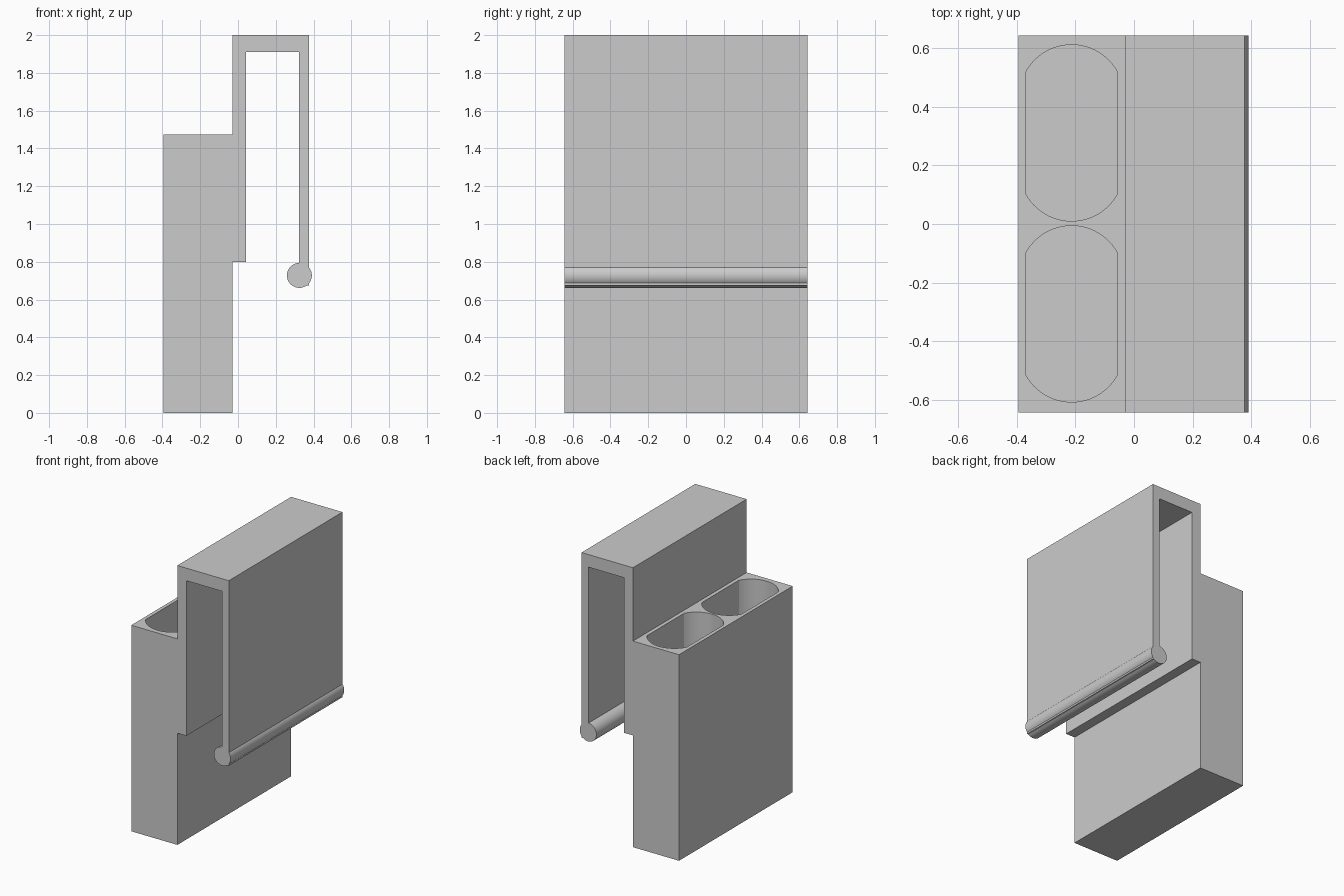
import bpy
import bmesh
from math import asin, cos, sin, pi
from mathutils import Matrix

cube = bpy.data.objects.get("Cube")
if cube:
    bpy.data.objects.remove(cube, do_unlink=True)

HALF_LENGTH = 0.643

grey = bpy.data.materials.new("light grey plastic")
grey.use_nodes = True
colour = (0.6, 0.6, 0.6, 1)
grey.diffuse_color = colour
grey.node_tree.nodes["Principled BSDF"].inputs["Base Color"].default_value = colour


def extrude(name, outline, offset):
    """Make a closed prism from a flat 3D outline pushed along an offset."""
    bm = bmesh.new()
    face = bm.faces.new([bm.verts.new(p) for p in outline])
    result = bmesh.ops.extrude_face_region(bm, geom=[face])
    moved = [v for v in result["geom"] if isinstance(v, bmesh.types.BMVert)]
    bmesh.ops.translate(bm, verts=moved, vec=offset)
    bmesh.ops.recalc_face_normals(bm, faces=bm.faces)
    mesh = bpy.data.meshes.new(name)
    bm.to_mesh(mesh)
    bm.free()
    mesh.materials.append(grey)
    obj = bpy.data.objects.new(name, mesh)
    bpy.context.collection.objects.link(obj)
    return obj


def along_y(name, profile):
    return extrude(name, [(x, -HALF_LENGTH, z) for x, z in profile],
                   (0, 2 * HALF_LENGTH, 0))


def combine(target, tool, operation):
    """Apply a boolean and discard its tool."""
    mod = target.modifiers.new(operation, 'BOOLEAN')
    mod.operation = operation
    mod.solver = 'EXACT'
    mod.object = tool
    bpy.context.view_layer.objects.active = target
    bpy.ops.object.modifier_apply(modifier=mod.name)
    bpy.data.objects.remove(tool, do_unlink=True)


# Box body with the hanging hook rising from it
holder = along_y("hanging_holder", [
    (-0.395, 0), (-0.03, 0), (-0.03, 0.8), (0.042, 0.8), (0.042, 1.91),
    (0.322, 1.91), (0.322, 0.675), (0.377, 0.675), (0.377, 2),
    (-0.03, 2), (-0.03, 1.475), (-0.395, 1.475)])

# Rounded bead along the lower edge of the hook
bead = along_y("hook_bead", [
    (0.325 + 0.066 * cos(2 * pi * i / 48), 0.728 + 0.066 * sin(2 * pi * i / 48))
    for i in range(48)])
combine(holder, bead, 'UNION')

# Two pockets with straight sides and arched ends
HALF_WIDTH, RADIUS, CENTRE, STEPS = 0.156, 0.178, 0.123, 24
spread = asin(HALF_WIDTH / RADIUS)
arc = []
for i in range(STEPS + 1):
    a = spread * (1 - 2 * i / STEPS)
    arc.append((RADIUS * sin(a), CENTRE + RADIUS * cos(a)))
pocket = arc + [(-x, -y) for x, y in arc]
for y_mid in (0.311, -0.307):
    cutter = extrude("pocket_cutter",
                     [(x - 0.213, y + y_mid, 0.187) for x, y in pocket],
                     (0, 0, 1.5))
    combine(holder, cutter, 'DIFFERENCE')

# Smooth curved walls, sharp corners
bpy.ops.object.select_all(action='DESELECT')
holder.select_set(True)
bpy.context.view_layer.objects.active = holder
bpy.ops.object.shade_smooth_by_angle(angle=pi / 6)
